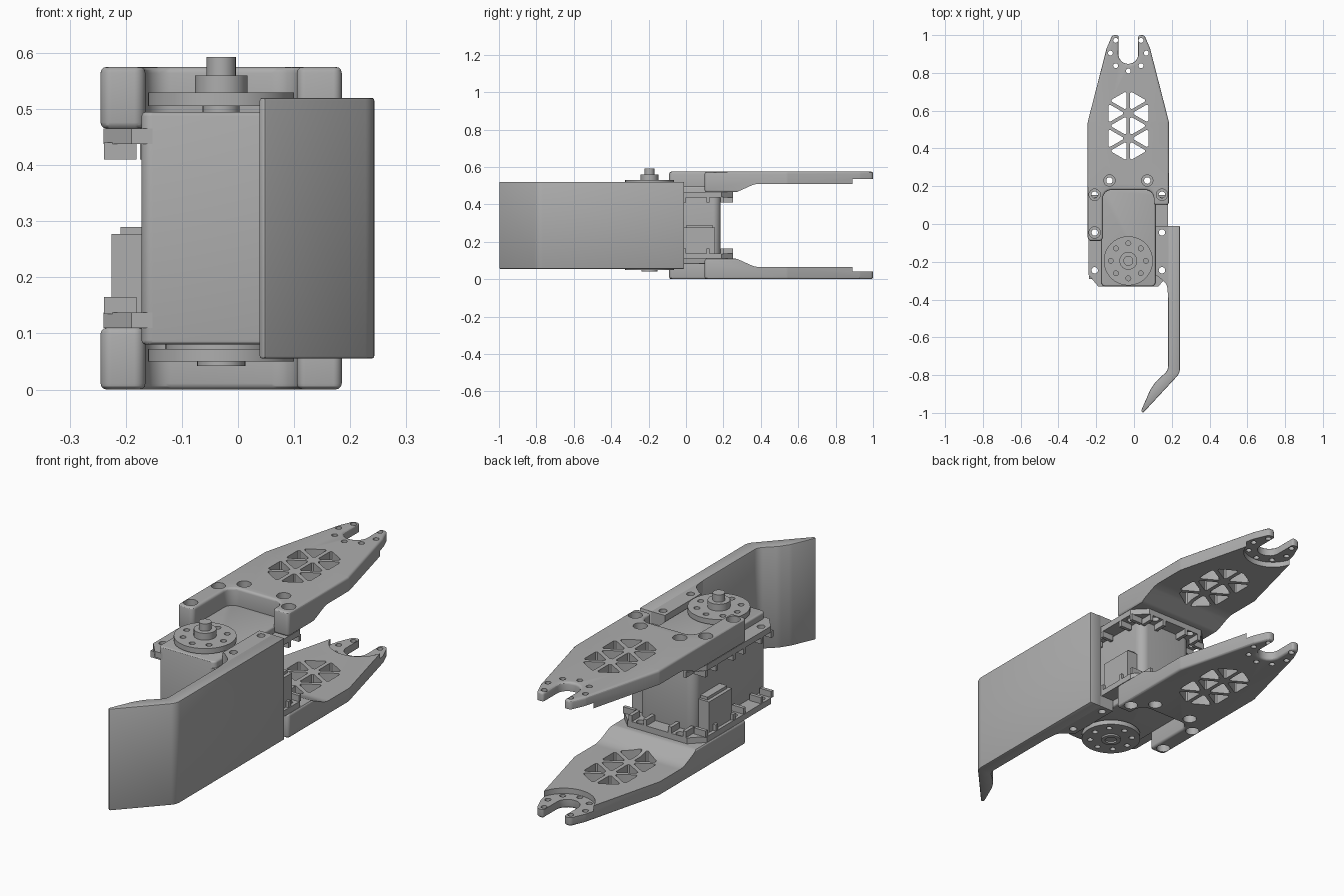
import bpy, bmesh, math
from mathutils import Vector, Matrix

if "Cube" in bpy.data.objects:
    bpy.data.objects.remove(bpy.data.objects["Cube"], do_unlink=True)

grey = bpy.data.materials.new("matte grey")
grey.use_nodes = True
COLOUR = (0.42, 0.42, 0.42, 1)
grey.diffuse_color = COLOUR
grey.node_tree.nodes["Principled BSDF"].inputs["Base Color"].default_value = COLOUR

TOP = 0.575          # upper arm face; the lower half mirrors 0..TOP
CX = -0.03           # centre line of arms and servo
HORN_Y = -0.195


def add_object(name, bm):
    mesh = bpy.data.meshes.new(name)
    bmesh.ops.recalc_face_normals(bm, faces=bm.faces)
    bm.to_mesh(mesh)
    bm.free()
    mesh.materials.append(grey)
    obj = bpy.data.objects.new(name, mesh)
    bpy.context.collection.objects.link(obj)
    return obj


def fillet(points, steps=6):
    """Round each (x, y, radius) corner of a closed outline."""
    out = []
    for i, pt in enumerate(points):
        p = Vector(pt[:2])
        r = pt[2] if len(pt) > 2 else 0
        if not r:
            out.append(p)
            continue
        u = (Vector(points[i - 1][:2]) - p).normalized()
        v = (Vector(points[(i + 1) % len(points)][:2]) - p).normalized()
        half = u.angle(v) / 2
        c = p + (u + v).normalized() * r / math.sin(half)
        a, b = p + u * r / math.tan(half) - c, p + v * r / math.tan(half) - c
        for k in range(steps + 1):
            out.append(c + a.lerp(b, k / steps).normalized() * r)
    return out


def prism_into(bm, outline, lo, hi, along_x=False):
    def at(p, h):
        return (h, p[0], p[1]) if along_x else (p[0], p[1], h)
    bottom = [bm.verts.new(at(p, lo)) for p in outline]
    top = [bm.verts.new(at(p, hi)) for p in outline]
    bm.faces.new(bottom[::-1])
    bm.faces.new(top)
    n = len(outline)
    for i in range(n):
        j = (i + 1) % n
        bm.faces.new((bottom[i], bottom[j], top[j], top[i]))


def circle(x, y, r, n=24):
    return [(x + r * math.cos(math.tau * i / n), y + r * math.sin(math.tau * i / n)) for i in range(n)]


def solid(name, prisms, along_x=False):
    bm = bmesh.new()
    for outline, lo, hi in prisms:
        prism_into(bm, outline, lo, hi, along_x)
    return add_object(name, bm)


def apply(obj, mod):
    bpy.context.view_layer.objects.active = obj
    bpy.ops.object.modifier_apply(modifier=mod.name)


def bevel(obj, width, segments=3):
    mod = obj.modifiers.new("round", 'BEVEL')
    mod.width, mod.segments = width, segments
    mod.limit_method, mod.angle_limit = 'ANGLE', math.radians(40)
    apply(obj, mod)


def cut(obj, cutter):
    mod = obj.modifiers.new("cut", 'BOOLEAN')
    mod.operation, mod.solver, mod.object = 'DIFFERENCE', 'EXACT', cutter
    apply(obj, mod)
    bpy.data.objects.remove(cutter, do_unlink=True)


def mirror_down(obj, name):
    mesh = obj.data.copy()
    mesh.transform(Matrix.Translation((0, 0, TOP)) @ Matrix.Scale(-1, 4, (0, 0, 1)))
    mesh.flip_normals()
    bpy.context.collection.objects.link(bpy.data.objects.new(name, mesh))


# Forked arm: rounded outline, thinned underside, stepped tip
LEFT, RIGHT = -0.245, 0.185
arm = solid("upper_arm", [(fillet([
    (LEFT, -0.09, 0.02), (-0.165, -0.09, 0.02), (-0.165, 0.18, 0.045), (0.105, 0.18, 0.045),
    (0.105, 0.10, 0.015), (RIGHT, 0.10, 0.015), (RIGHT, 0.54, 0.05), (0.085, 0.93, 0.05),
    (0.055, 1.0, 0.02), (0.022, 1.0), (0.022, 0.848, 0.05), (-0.082, 0.848, 0.05),
    (-0.082, 1.0), (-0.115, 1.0, 0.02), (-0.145, 0.93, 0.05), (LEFT, 0.54, 0.05)]), 0.465, TOP)])
bevel(arm, 0.011)
cut(arm, solid("underside_cutter", [(fillet([
    (0.24, 0.4), (1.1, 0.4), (1.1, 0.51), (0.37, 0.51, 0.12), (0.27, 0.465, 0.06), (0.24, 0.464)]),
    -0.4, 0.4)], along_x=True))
cut(arm, solid("tip_cutter", [(circle(CX, 0.925, 0.13, 48), 0.4, 0.535)]))

# Lattice of triangular windows
windows = []
side = 0.1333
depth = side * 0.866
for s in (-1, 1):
    for row in range(5):
        y = 0.32 + side / 2 * (row + 1)
        base, tip = (0, depth) if row % 2 == 0 else (depth, 0)
        corners = [Vector((CX + s * base, y - side / 2)), Vector((CX + s * base, y + side / 2)),
                   Vector((CX + s * tip, y))]
        mid = sum(corners, Vector((0, 0))) / 3
        windows.append((fillet([(*mid.lerp(c, 0.76), 0.008) for c in corners], 3), 0.3, 0.7))
cut(arm, solid("window_cutter", windows))

# Tip holes in an arc, then mounting holes with wide counterbores
SIDE_SCREWS = [(x, y) for x in (-0.208, 0.148) for y in (HORN_Y - 0.05, -0.045, 0.155)]
BACK_SCREWS = [(-0.13, 0.23), (0.07, 0.23)]
screws = SIDE_SCREWS + BACK_SCREWS
arc = [math.radians(a) for a in (-225, -180, -135, -90, -45, 0, 45)]
holes = [(circle(CX + 0.095 * math.cos(a), 0.905 + 0.095 * math.sin(a), 0.013, 16), 0.3, 0.7) for a in arc]
holes += [(circle(x, y, 0.017), 0.3, 0.7) for x, y in screws]
cut(arm, solid("hole_cutter", holes))
cut(arm, solid("counterbore_cutter", [(circle(x, y, 0.03), 0.495, 0.7) for x, y in screws]))
mirror_down(arm, "lower_arm")

# Servo body with a slimmer base and raised lid
BODY = [(-0.172, -0.33, 0.02), (0.113, -0.33, 0.02), (0.113, 0.185, 0.04), (-0.172, 0.185, 0.04)]
body = solid("servo_body", [(fillet(BODY), 0.08, 0.495)])
bevel(body, 0.008)

# Mounting flange with screw holes and small clip walls
flange = solid("upper_flange", [(
    [(-0.19, -0.33), (0.13, -0.33), (0.18, -0.27), (0.18, 0.19), (0.12, 0.25),
     (-0.18, 0.25), (-0.24, 0.19), (-0.24, -0.27)], 0.438, 0.465)])
cut(flange, solid("flange_hole_cutter", [(circle(x, y, 0.017), 0.3, 0.7) for x, y in screws]))
mirror_down(flange, "lower_flange")


def box(x, y, w, d):
    return [(x - w / 2, y - d / 2), (x + w / 2, y - d / 2), (x + w / 2, y + d / 2), (x - w / 2, y + d / 2)]


clips = []
for x, y in SIDE_SCREWS:
    out = math.copysign(1, x)
    for s in (-1, 1):
        clips.append((box(x + out * 0.002, y + s * 0.037, 0.058, 0.016), 0.41, 0.44))
for x, y in BACK_SCREWS:
    for s in (-1, 1):
        clips.append((box(x + s * 0.037, y - 0.01, 0.016, 0.06), 0.41, 0.44))
clip_walls = solid("upper_clip_walls", clips)
mirror_down(clip_walls, "lower_clip_walls")

# Cable sockets on both sides
for name, x in (("right_socket", -0.19), ("left_socket", 0.131)):
    socket = solid(name, [(box(x, 0.072, 0.07, 0.165), 0.13, 0.277),
                          (box(x + math.copysign(0.006, -x), 0.072, 0.05, 0.14), 0.27, 0.29)])

# Output horn, shaft, and the idler horn below
bolts = [math.tau * i / 8 for i in range(8)]


def horn(name, lo, hi):
    obj = solid(name, [(circle(CX, HORN_Y, 0.13, 64), lo, hi)])
    cut(obj, solid("bolt_cutter", [(circle(CX + 0.093 * math.cos(a), HORN_Y + 0.093 * math.sin(a), 0.013, 16),
                                    lo - 0.1, hi + 0.1) for a in bolts]))


horn("output_horn", 0.505, 0.529)
horn("idler_horn", 0.05, 0.072)
solid("output_shaft", [(circle(CX, HORN_Y, 0.033, 32), 0.49, 0.51),
                       (circle(CX, HORN_Y, 0.047, 32), 0.52, 0.56),
                       (circle(CX, HORN_Y, 0.026, 32), 0.55, 0.593)])
idler = solid("idler_hub", [(circle(CX, HORN_Y, 0.1, 32), 0.07, 0.082),
                            (circle(CX, HORN_Y, 0.043, 32), 0.042, 0.055)])
cut(idler, solid("hub_cutter", [(circle(CX, HORN_Y, 0.026, 32), 0.0, 0.052)]))

# Finger plate with a hooked tip, held by lugs above and below
plate = solid("finger_plate", [(fillet([
    (0.18, -0.01), (0.243, -0.01), (0.243, -0.79, 0.06), (0.048, -1.0), (0.037, -0.99),
    (0.085, -0.88, 0.1), (0.115, -0.835, 0.1), (0.18, -0.775, 0.05)]), 0.055, 0.52)])
bevel(plate, 0.005, 2)
lug = solid("upper_lug", [(fillet([
    (0.114, -0.01), (0.2, -0.01), (0.2, -0.39), (0.181, -0.39), (0.175, -0.32, 0.05),
    (0.125, -0.275, 0.02), (0.114, -0.275)]), 0.465, 0.519)])
cut(lug, solid("lug_hole_cutter", [(circle(x, y, 0.017), 0.3, 0.7) for x, y in screws]))
mirror_down(lug, "lower_lug")

# Smooth curved walls, keep machined edges crisp
bpy.ops.object.select_all(action='DESELECT')
for obj in bpy.context.scene.objects:
    if obj.type == 'MESH':
        obj.select_set(True)
        bpy.context.view_layer.objects.active = obj
bpy.ops.object.shade_smooth_by_angle(angle=math.radians(30))
